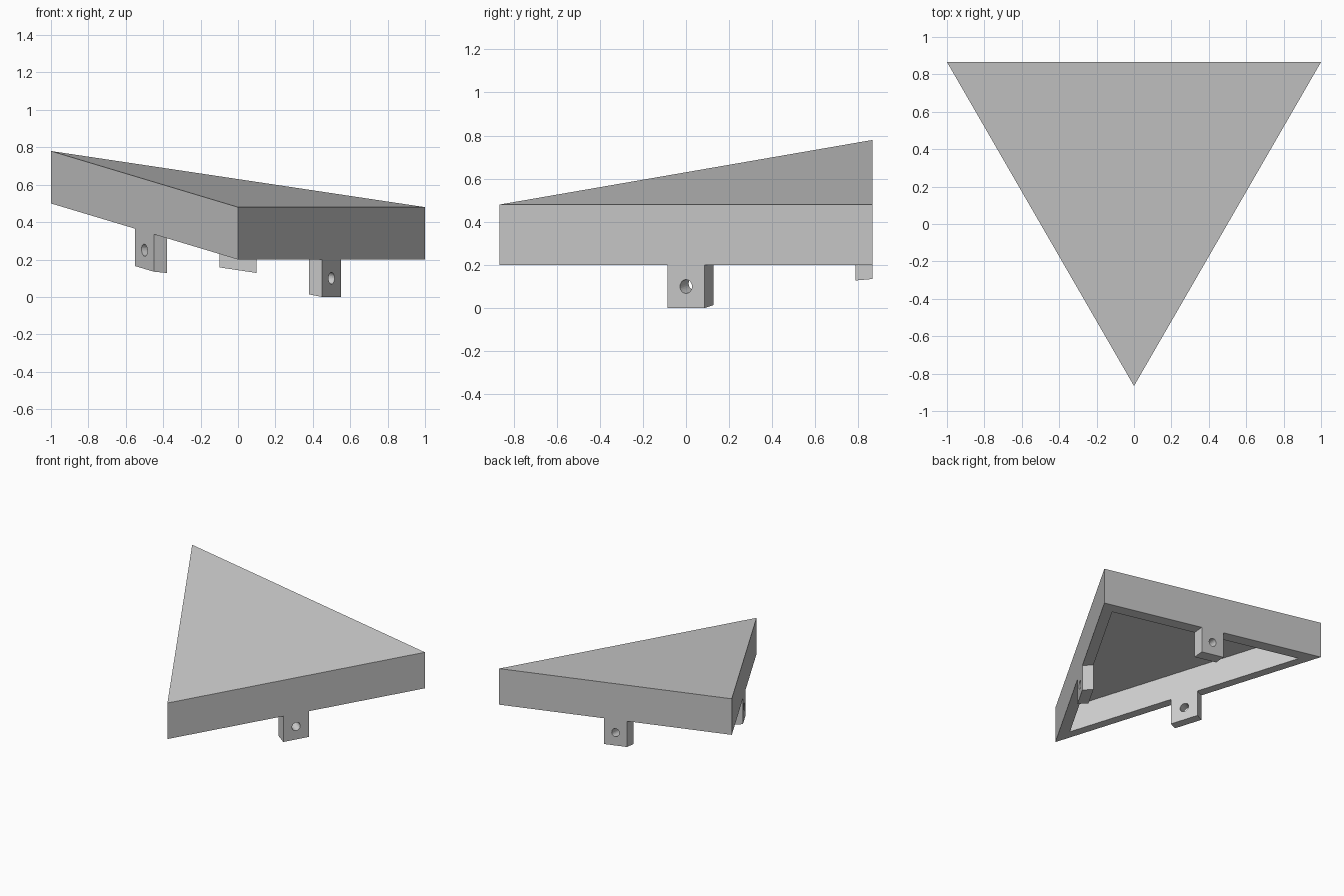
import bpy, bmesh
from math import sin, cos, pi, radians, sqrt
from mathutils import Matrix, Vector

cube = bpy.data.objects.get("Cube")
if cube:
    bpy.data.objects.remove(cube, do_unlink=True)

WALL = 0.08                      # rim, roof and tab thickness
RIM_Z, TOP_Z = 0.2, 0.48         # heights before the tilt
TAB = 0.2                        # tab width and height
HOLE = 0.032
SEGMENTS = 24
RADIUS = 2 / sqrt(3)             # centre to corner of a triangle with side 2
INRADIUS = RADIUS / 2
CENTRE = Vector((0, sqrt(3) / 2 - INRADIUS, 0))

# Vertical shear that lifts the back right corner and keeps walls upright
TILT = Matrix.Identity(4)
TILT[2][0], TILT[2][1], TILT[2][3] = -0.15, 0.15 / sqrt(3), 0.075

grey = bpy.data.materials.new("light grey")
grey.use_nodes = True
grey.diffuse_color = (0.6, 0.6, 0.6, 1)
grey.node_tree.nodes["Principled BSDF"].inputs["Base Color"].default_value = grey.diffuse_color


def finish(bm, name, matrix):
    bmesh.ops.transform(bm, matrix=matrix, verts=bm.verts)
    bmesh.ops.recalc_face_normals(bm, faces=bm.faces)
    mesh = bpy.data.meshes.new(name)
    bm.to_mesh(mesh)
    bm.free()
    mesh.materials.append(grey)
    obj = bpy.data.objects.new(name, mesh)
    bpy.context.collection.objects.link(obj)


def bridge(bm, a, b):
    for i in range(len(a)):
        j = (i + 1) % len(a)
        bm.faces.new((a[i], a[j], b[j], b[i]))


def triangle(bm, radius, z):
    angles = [radians(a) for a in (30, 150, 270)]
    return [bm.verts.new(CENTRE + Vector((radius * cos(a), radius * sin(a), z))) for a in angles]


# Hollow triangular panel, open underneath
bm = bmesh.new()
inner = RADIUS - 2 * WALL
loops = [triangle(bm, r, z) for r, z in
         ((RADIUS, TOP_Z), (RADIUS, RIM_Z), (inner, RIM_Z), (inner, TOP_Z - WALL))]
for a, b in zip(loops, loops[1:]):
    bridge(bm, a, b)
bm.faces.new(loops[0])
bm.faces.new(loops[-1])
finish(bm, "panel", TILT)


# Square mounting tab with a round hole, one under the middle of each edge
def tab(name, angle):
    bm = bmesh.new()
    rings = []
    for y in (0, -WALL):
        square, circle = [], []
        for i in range(SEGMENTS):
            a = 2 * pi * i / SEGMENTS
            c, s = cos(a), sin(a)
            reach = TAB / 2 / max(abs(c), abs(s))
            square.append(bm.verts.new((reach * c, y, reach * s)))
            circle.append(bm.verts.new((HOLE * c, y, HOLE * s)))
        rings.append((square, circle))
    (front_sq, front_hole), (back_sq, back_hole) = rings
    bridge(bm, front_sq, front_hole)
    bridge(bm, front_hole, back_hole)
    bridge(bm, back_hole, back_sq)
    bridge(bm, back_sq, front_sq)
    place = (Matrix.Translation(CENTRE) @ Matrix.Rotation(radians(angle - 90), 4, 'Z')
             @ Matrix.Translation((0, INRADIUS, RIM_Z - TAB / 2)))
    finish(bm, name, TILT @ place)


for name, angle in (("left_tab", -30), ("back_tab", 90), ("right_tab", 210)):
    tab(name, angle)
